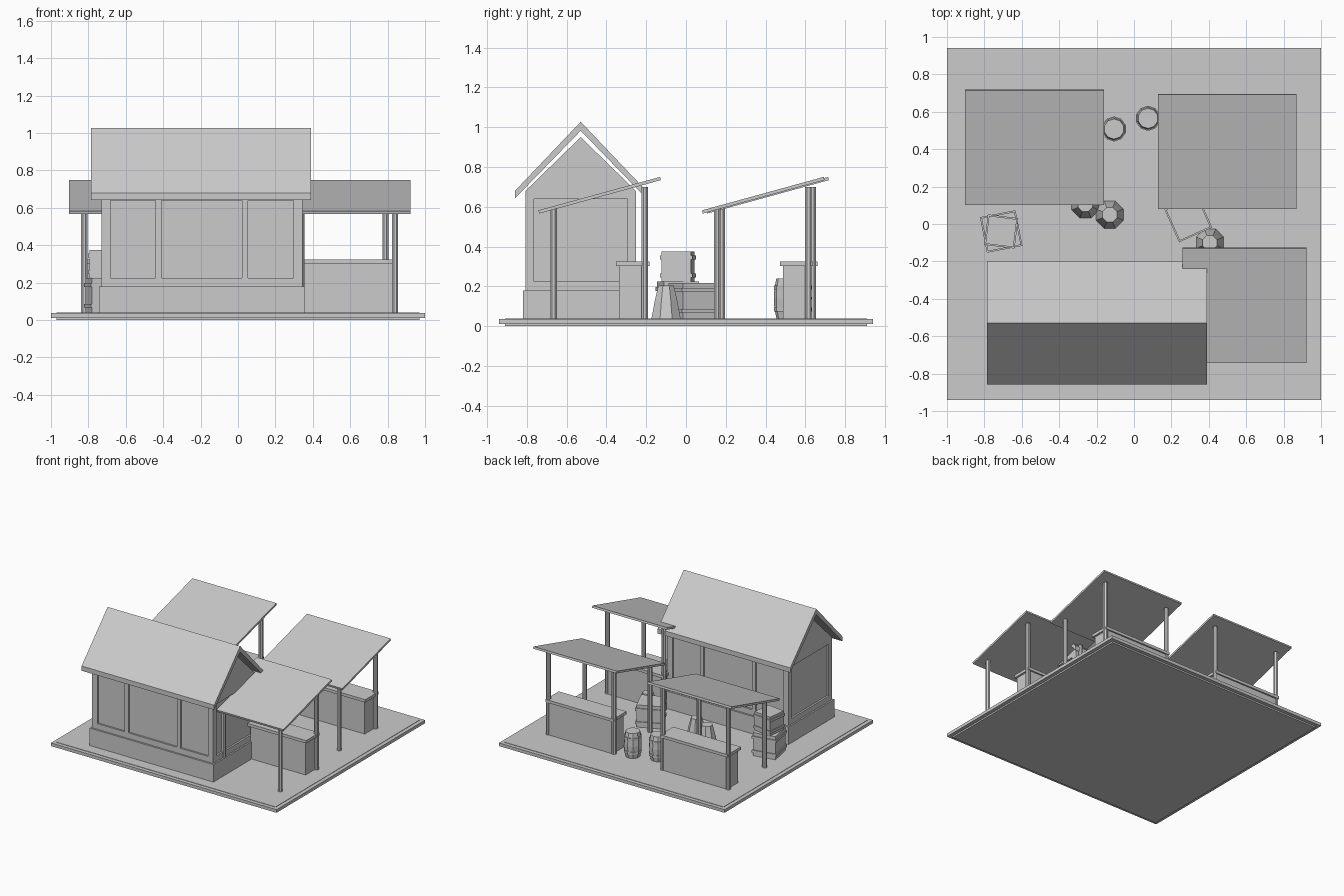
import bpy, bmesh, math
from mathutils import Matrix, Vector

cube = bpy.data.objects.get("Cube")
if cube:
    bpy.data.objects.remove(cube, do_unlink=True)

grey = bpy.data.materials.new("plain_grey")
grey.use_nodes = True
grey.diffuse_color = (0.6, 0.6, 0.6, 1)
grey.node_tree.nodes["Principled BSDF"].inputs["Base Color"].default_value = (0.6, 0.6, 0.6, 1)

GROUND = 0.04


def finish(name, bm):
    bmesh.ops.recalc_face_normals(bm, faces=bm.faces)
    mesh = bpy.data.meshes.new(name)
    bm.to_mesh(mesh)
    bm.free()
    mesh.materials.append(grey)
    ob = bpy.data.objects.new(name, mesh)
    bpy.context.collection.objects.link(ob)
    return ob


def add_box(bm, x, y, z):
    """Box from (low, high) pairs."""
    size = Vector((x[1] - x[0], y[1] - y[0], z[1] - z[0]))
    mid = Vector((sum(x), sum(y), sum(z))) / 2
    bmesh.ops.create_cube(bm, size=1, matrix=Matrix.Translation(mid) @ Matrix.Diagonal(size).to_4x4())


def box(name, x, y, z):
    bm = bmesh.new()
    add_box(bm, x, y, z)
    return finish(name, bm)


def extrude_x(name, profile, x):
    """Extrude a (y, z) outline along x."""
    bm = bmesh.new()
    face = bm.faces.new([bm.verts.new((x[0], y, z)) for y, z in profile])
    new = bmesh.ops.extrude_face_region(bm, geom=[face])["geom"]
    verts = [v for v in new if isinstance(v, bmesh.types.BMVert)]
    bmesh.ops.translate(bm, verts=verts, vec=(x[1] - x[0], 0, 0))
    return finish(name, bm)


def lathe(name, profile, sides, loc):
    """Capped solid from (radius, height) rings."""
    bm = bmesh.new()
    rings = []
    for r, z in profile:
        angles = [math.tau * (i + 0.5) / sides for i in range(sides)]
        rings.append([bm.verts.new((r * math.cos(a), r * math.sin(a), z)) for a in angles])
    for low, high in zip(rings, rings[1:]):
        for i in range(sides):
            j = (i + 1) % sides
            bm.faces.new((low[i], low[j], high[j], high[i]))
    bm.faces.new(rings[0])
    bm.faces.new(rings[-1])
    ob = finish(name, bm)
    ob.location = loc
    return ob


# Ground slab with a lip round its edge
box("ground", (-0.97, 0.97), (-0.91, 0.91), (0, GROUND))
box("ground_edge", (-1, 1), (-0.94, 0.94), (0.012, 0.037))

# House: footing, recessed walls, framing, gable and roof
CX, CY, HX, HY, IN = -0.193, -0.529, 0.537, 0.277, 0.014
box("house_footing", (CX - HX - 0.012, CX + HX + 0.012), (CY - HY - 0.014, CY + HY + 0.014), (GROUND, 0.18))
box("house_walls", (CX - HX + IN, CX + HX - IN), (CY - HY + IN, CY + HY - IN), (GROUND, 0.68))

bm = bmesh.new()
for s in (-1, 1):
    def side_y(x, z):
        add_box(bm, x, sorted((CY + s * HY, CY + s * (HY - IN))), z)

    def side_x(y, z):
        add_box(bm, sorted((CX + s * HX, CX + s * (HX - IN))), y, z)

    for z in ((0.17, 0.225), (0.64, 0.68)):
        side_y((CX - HX, CX + HX), z)
        side_x((CY - HY, CY + HY), z)
    for t in (-1, 1):
        for a, b in ((0.215, 0.247), (0.49, HX)):
            side_y(sorted((CX + t * a, CX + t * b)), (0.225, 0.64))
        side_x(sorted((CY + t * 0.235, CY + t * HY)), (0.225, 0.64))
finish("house_framing", bm)

extrude_x("house_gable", [(CY - HY, 0.68), (CY + HY, 0.68), (CY, 0.95)], (CX - HX, CX + HX))
R = 0.33
extrude_x("house_roof", [(CY - R, 0.68), (CY, 1.027), (CY + R, 0.68),
                         (CY + R, 0.642), (CY, 0.982), (CY - R, 0.642)], (-0.785, 0.39))


# Market stalls: sloping roof, four posts and a counter at the back
def stall(name, cx, cy, half_w, post_x):
    d = 0.306
    extrude_x(name + "_roof", [(cy - d, 0.582), (cy + d, 0.75), (cy + d + 0.004, 0.734), (cy - d + 0.004, 0.566)],
              (cx - half_w, cx + half_w))
    for sx in (-1, 1):
        for sy, top in ((-1, 0.595), (1, 0.7)):
            lathe(name + "_post", [(0.018, GROUND), (0.018, top)], 8, (cx + sx * post_x, cy + sy * 0.229, 0))
    w = post_x - 0.005
    box(name + "_counter", (cx - w, cx + w), (cy + 0.1, cy + 0.24), (GROUND, 0.302))
    box(name + "_counter_top", (cx - w - 0.015, cx + w + 0.015), (cy + 0.085, cy + 0.252), (0.302, 0.325))


stall("right_stall", -0.532, 0.408, 0.372, 0.29)
stall("left_stall", 0.498, 0.386, 0.37, 0.29)
stall("front_stall", 0.59, -0.436, 0.331, 0.25)


# Barrels with hoops
def barrel(x, y):
    lathe("barrel", [(0.054, 0), (0.064, 0.05), (0.067, 0.1), (0.064, 0.15), (0.054, 0.2)], 10, (x, y, GROUND))
    for z in (0.035, 0.145):
        lathe("barrel_hoop", [(0.067, z), (0.067, z + 0.02)], 10, (x, y, GROUND))


barrel(-0.107, 0.508)
barrel(0.075, 0.565)

# Tapered sacks
for x, y in ((-0.26, 0.105), (-0.13, 0.05), (0.406, -0.1)):
    lathe("sack", [(0.079, 0), (0.062, 0.085), (0.042, 0.165)], 8, (x, y, GROUND))


# Crates with bands
def crate(x, y, z, size, height, angle):
    bm = bmesh.new()
    h = size / 2
    add_box(bm, (-h, h), (-h, h), (0, height))
    for f in (0.2, 0.8):
        o = h + 0.007
        add_box(bm, (-o, o), (-o, o), (height * f - 0.01, height * f + 0.01))
    ob = finish("crate", bm)
    ob.location = (x, y, z)
    ob.rotation_euler.z = math.radians(angle)


crate(-0.71, -0.04, GROUND, 0.18, 0.185, 11)
crate(-0.71, -0.04, GROUND + 0.185, 0.15, 0.15, -7)
crate(0.29, 0.03, GROUND, 0.18, 0.178, 24)
